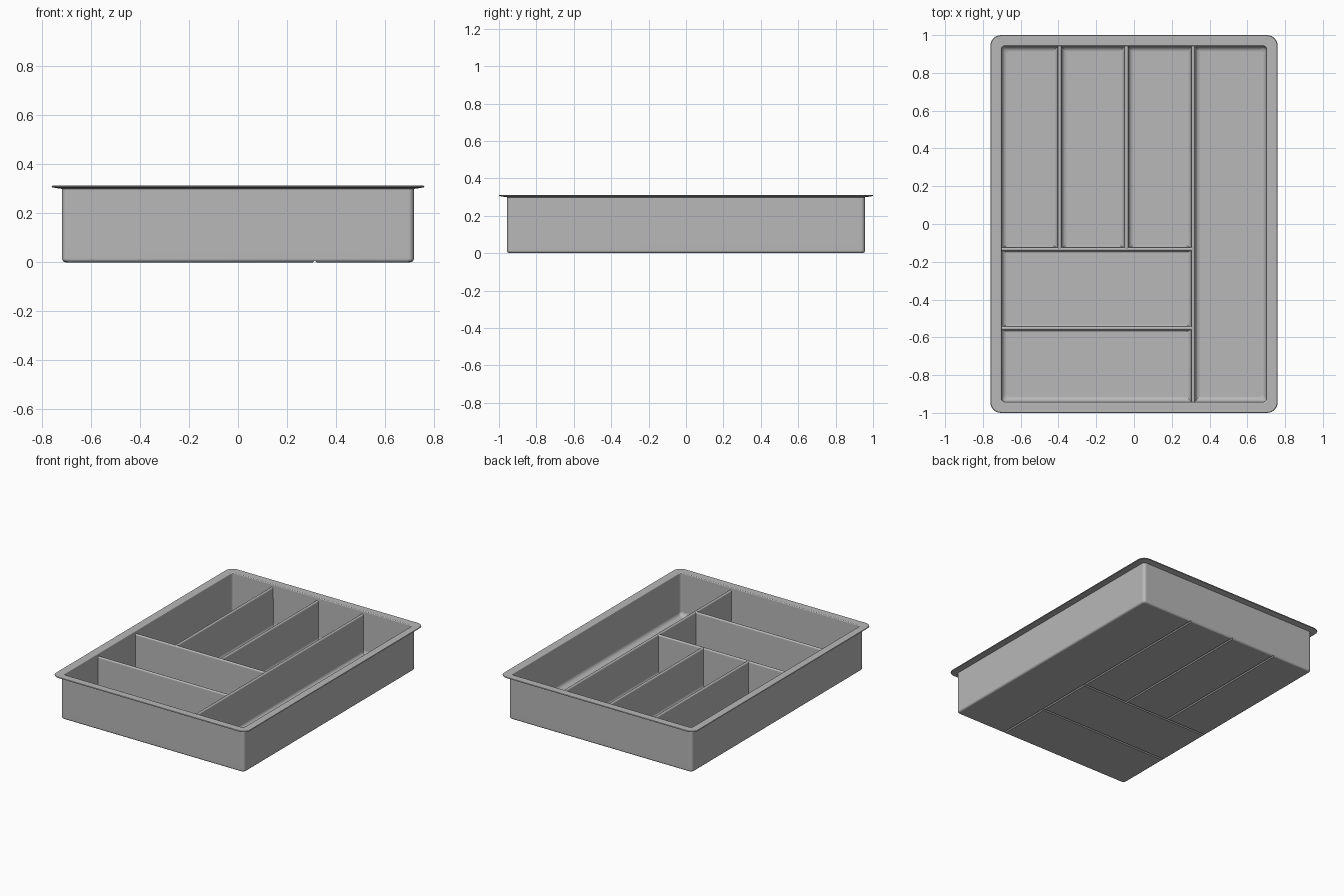
import bpy
import bmesh
import math

if "Cube" in bpy.data.objects:
    bpy.data.objects.remove(bpy.data.objects["Cube"], do_unlink=True)

HALF_X, HALF_Y = 0.76, 1.0
FLOOR = 0.012

grey = bpy.data.materials.new("light grey plastic")
grey.use_nodes = True
colour = (0.48, 0.48, 0.48, 1)
grey.diffuse_color = colour
grey.node_tree.nodes["Principled BSDF"].inputs["Base Color"].default_value = colour


def make_object(name, bm):
    bmesh.ops.recalc_face_normals(bm, faces=bm.faces)
    mesh = bpy.data.meshes.new(name)
    bm.to_mesh(mesh)
    bm.free()
    obj = bpy.data.objects.new(name, mesh)
    bpy.context.collection.objects.link(obj)
    mesh.materials.append(grey)
    return obj


def activate(obj):
    bpy.ops.object.select_all(action='DESELECT')
    obj.select_set(True)
    bpy.context.view_layer.objects.active = obj


def smooth(obj):
    activate(obj)
    bpy.ops.object.shade_smooth_by_angle(angle=math.radians(35))
    weighted = obj.modifiers.new("weighted normals", 'WEIGHTED_NORMAL')
    weighted.keep_sharp = True


def loft(rings):
    """Skin a list of equally long closed rings and cap both ends."""
    bm = bmesh.new()
    loops = [[bm.verts.new(p) for p in ring] for ring in rings]
    n = len(loops[0])
    for a, b in zip(loops, loops[1:]):
        for i in range(n):
            j = (i + 1) % n
            bm.faces.new((a[i], a[j], b[j], b[i]))
    bm.faces.new(loops[0])
    bm.faces.new(loops[-1])
    return bm


def rounded_rectangle(inset, z, radius, steps=6):
    cx, cy = HALF_X - inset - radius, HALF_Y - inset - radius
    ring = []
    for k, (sx, sy) in enumerate(((1, 1), (-1, 1), (-1, -1), (1, -1))):
        for s in range(steps + 1):
            a = math.pi / 2 * (k + s / steps)
            ring.append((sx * cx + radius * math.cos(a), sy * cy + radius * math.sin(a), z))
    return ring


def extrude_profile(profile, axis, centre, start, end):
    """Run a (side, height) profile along the x or y axis."""
    def place(t):
        if axis == 'x':
            return [(t, centre + u, z) for u, z in profile]
        return [(centre + u, t, z) for u, z in profile]
    return loft([place(start), place(end)])


def arc(cx, cz, r, a0, a1, steps=4):
    angles = [math.radians(a0 + (a1 - a0) * i / steps) for i in range(steps + 1)]
    return [(cx + r * math.cos(a), cz + r * math.sin(a)) for a in angles]


# Tray shell: from the underside, up the outside, over the flange, down inside
section = [(d, z, 0.022) for d, z in arc(0.057, 0.014, 0.014, 270, 180)]
section += [(0.043, 0.299, 0.022), (0.003, 0.305, 0.052), (0.0, 0.308, 0.055),
            (0.003, 0.312, 0.052)]
section += [(d, z, 0.02) for d, z in arc(0.052, 0.306, 0.006, 90, 0, 3)]
section += [(d, z, 0.018) for d, z in arc(0.088, FLOOR + 0.028, 0.028, 180, 270)]
tray = make_object("tray", loft([rounded_rectangle(*s) for s in section]))

# Dividers: axis, centre, start, end, foot half width
dividers = {
    "long_divider": ('y', 0.313, -0.947, 0.947, 0.036),
    "left_slot_divider": ('y', -0.04, -0.133, 0.947, 0.036),
    "right_slot_divider": ('y', -0.394, -0.133, 0.947, 0.036),
    "back_cross_divider": ('x', -0.133, -0.707, 0.313, 0.02),
    "front_cross_divider": ('x', -0.552, -0.707, 0.313, 0.02),
}

for name, (axis, centre, start, end, foot) in dividers.items():
    # Flared foot, slim wall and rounded top, mirrored to both sides
    r = foot - 0.012
    half = [(foot, 0.0095)] + arc(foot, FLOOR + r, r, 270, 180)
    half += arc(0.0, 0.281, 0.010, 0, 67.5, 3)
    profile = half + [(0.0, 0.291)] + [(-u, z) for u, z in reversed(half)]
    smooth(make_object(name, extrude_profile(profile, axis, centre, start, end)))

    # Shallow groove under each divider, running out through outer walls
    g0 = start * 1.1 if start < -0.5 else start
    g1 = end * 1.1 if end > 0.5 else end
    vee = [(-0.009, -0.002), (0.009, -0.002), (0.0, 0.008)]
    cutter = make_object("groove_cutter", extrude_profile(vee, axis, centre, g0, g1))
    cutter.hide_render = True
    groove = tray.modifiers.new("groove", 'BOOLEAN')
    groove.operation = 'DIFFERENCE'
    groove.solver = 'EXACT'
    groove.object = cutter
    activate(tray)
    bpy.ops.object.modifier_apply(modifier=groove.name)
    bpy.data.objects.remove(cutter, do_unlink=True)

smooth(tray)
